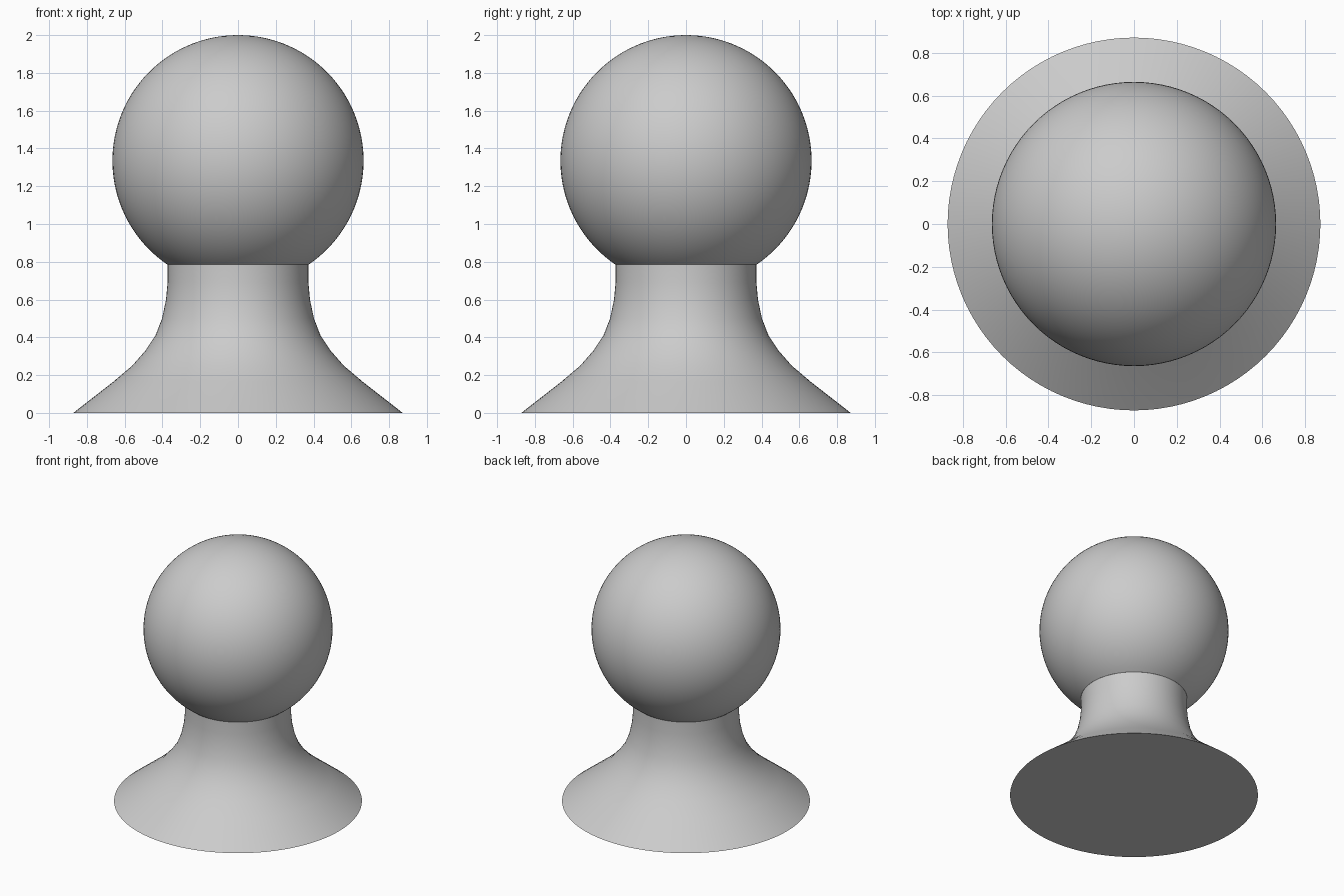
import bpy, bmesh, math

cube = bpy.data.objects.get("Cube")
if cube:
    bpy.data.objects.remove(cube, do_unlink=True)

grey = bpy.data.materials.new("plain grey")
grey.use_nodes = True
colour = (0.6, 0.6, 0.6, 1)
grey.diffuse_color = colour
grey.node_tree.nodes["Principled BSDF"].inputs["Base Color"].default_value = colour

SEGMENTS = 96
BALL_RADIUS, BALL_Z, NECK_Z = 0.665, 1.335, 0.785


def lathe(name, profile):
    """Spin an (r, z) profile around the z axis into a smooth solid."""
    bm = bmesh.new()
    verts = [bm.verts.new((r, 0, z)) for r, z in profile]
    edges = [bm.edges.new(pair) for pair in zip(verts, verts[1:])]
    bmesh.ops.spin(bm, geom=verts + edges, cent=(0, 0, 0), axis=(0, 0, 1),
                   angle=math.tau, steps=SEGMENTS, use_duplicate=False)
    bmesh.ops.remove_doubles(bm, verts=bm.verts, dist=0.0005)
    bmesh.ops.holes_fill(bm, edges=[e for e in bm.edges if e.is_boundary], sides=0)
    bmesh.ops.recalc_face_normals(bm, faces=bm.faces)
    mesh = bpy.data.meshes.new(name)
    bm.to_mesh(mesh)
    bm.free()
    mesh.materials.append(grey)
    obj = bpy.data.objects.new(name, mesh)
    bpy.context.collection.objects.link(obj)
    bpy.ops.object.select_all(action='DESELECT')
    obj.select_set(True)
    bpy.context.view_layer.objects.active = obj
    bpy.ops.object.shade_smooth_by_angle(angle=math.radians(30))
    return obj


# Flared base narrowing to a straight neck, closed underneath
lathe("flared_base", [
    (0.872, 0), (0.66, 0.165), (0.56, 0.25), (0.49, 0.33), (0.437, 0.41),
    (0.402, 0.5), (0.381, 0.6), (0.373, 0.69), (0.373, NECK_Z),
])

# Ball cut off flat where it meets the neck
start = math.asin((NECK_Z - BALL_Z) / BALL_RADIUS)
steps = 48
angles = [start + (math.pi / 2 - start) * i / steps for i in range(steps + 1)]
lathe("ball", [(BALL_RADIUS * math.cos(a), BALL_Z + BALL_RADIUS * math.sin(a))
               for a in angles])
